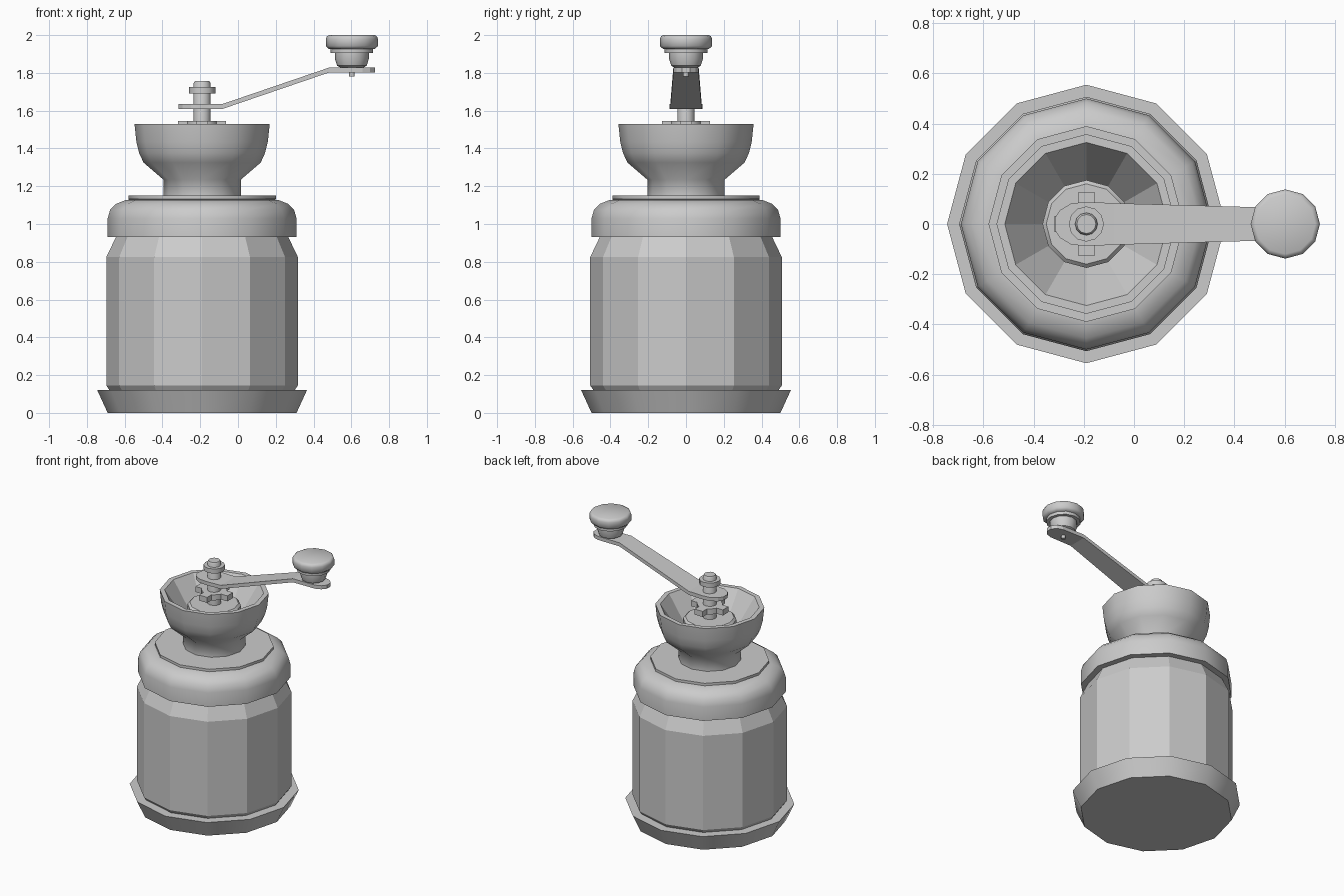
import bpy, bmesh
from math import cos, sin, pi, radians

if "Cube" in bpy.data.objects:
    bpy.data.objects.remove(bpy.data.objects["Cube"])

AXIS = -0.19      # grinder axis x
KNOB = 0.603      # crank knob axis x


def finish(name, bm, smooth=None):
    bmesh.ops.recalc_face_normals(bm, faces=bm.faces)
    me = bpy.data.meshes.new(name)
    bm.to_mesh(me)
    bm.free()
    ob = bpy.data.objects.new(name, me)
    bpy.context.collection.objects.link(ob)
    if smooth:
        bpy.ops.object.select_all(action='DESELECT')
        ob.select_set(True)
        bpy.context.view_layer.objects.active = ob
        bpy.ops.object.shade_smooth_by_angle(angle=radians(smooth))
    return ob


def lathe(name, profile, cx=AXIS, sides=12, smooth=None, caps=True):
    """Revolve (radius, z) points around a vertical axis."""
    bm = bmesh.new()
    rings = [[bm.verts.new((cx + r * cos(2 * pi * i / sides), r * sin(2 * pi * i / sides), z))
              for i in range(sides)] for r, z in profile]
    for a, b in zip(rings, rings[1:]):
        for i in range(sides):
            j = (i + 1) % sides
            bm.faces.new((a[i], a[j], b[j], b[i]))
    if caps:
        bm.faces.new(rings[0][::-1])
        bm.faces.new(rings[-1])
    return finish(name, bm, smooth)


# Container
lathe("base", [(.50, 0), (.555, .12), (.49, .12)], smooth=40)
lathe("jar_body", [(.49, .12), (.507, .145), (.507, .825), (.452, .94)])
lathe("lid", [(.45, .93), (.50, .93), (.50, 1.03), (.487, 1.075), (.455, 1.107), (.405, 1.127), (.375, 1.13)],
      smooth=40)
lathe("lid_plate", [(.375, 1.127), (.39, 1.132), (.39, 1.15)], smooth=40)

# Hopper: smooth outside, faceted bowl inside
lathe("hopper", [(.205, 1.15), (.205, 1.235), (.31, 1.325), (.333, 1.375), (.348, 1.435), (.358, 1.53), (.325, 1.53)],
      smooth=50, caps=False)
lathe("hopper_bowl", [(.325, 1.53), (.17, 1.30)], caps=False)
lathe("burr_hub", [(.175, 1.29), (.175, 1.435), (.16, 1.45)], smooth=40)

# Shaft with collar
lathe("shaft", [(.045, 1.44), (.045, 1.745), (.038, 1.757)], smooth=40)
lathe("shaft_collar", [(.07, 1.692), (.07, 1.725)], smooth=40)

# Adjuster: plus-shaped plate with four tabs
bm = bmesh.new()
w, l = .032, .127
plus = [(l, -w), (l, w), (w, w), (w, l), (-w, l), (-w, w),
        (-l, w), (-l, -w), (-w, -w), (-w, -l), (w, -l), (w, -w)]
face = bm.faces.new([bm.verts.new((AXIS + x, y, 1.505)) for x, y in plus])
top = bmesh.ops.extrude_face_region(bm, geom=[face])
bmesh.ops.translate(bm, vec=(0, 0, .04), verts=[v for v in top["geom"] if isinstance(v, bmesh.types.BMVert)])
finish("adjuster_cross", bm)
lathe("adjuster_ring", [(.085, 1.505), (.085, 1.545)], smooth=40)

# Crank arm: bent tapering strip with rounded ends (x, underside z, half width)
stations = [(-.315, 1.61, .025), (-.295, 1.61, .055), (-.25, 1.61, .082), (-.19, 1.61, .088), (-.08, 1.61, .083),
            (.485, 1.803, .067), (.66, 1.803, .065), (.70, 1.803, .05), (.725, 1.803, .02)]
bm = bmesh.new()
t = .026
secs = [[bm.verts.new(p) for p in ((x, -h, z), (x, h, z), (x, h, z + t), (x, -h, z + t))]
        for x, z, h in stations]
for a, b in zip(secs, secs[1:]):
    for i in range(4):
        j = (i + 1) % 4
        bm.faces.new((a[i], a[j], b[j], b[i]))
bm.faces.new(secs[0])
bm.faces.new(secs[-1])
finish("crank_arm", bm)

# Knob and its pin
lathe("knob_pin", [(.015, 1.782), (.015, 1.84)], KNOB, 8, 50)
lathe("knob_neck", [(.06, 1.828), (.078, 1.838), (.09, 1.875), (.09, 1.905)], KNOB, smooth=40)
lathe("knob_ring", [(.113, 1.905), (.113, 1.928)], KNOB, smooth=40)
lathe("knob_cap", [(.122, 1.927), (.138, 1.942), (.138, 1.98), (.133, 1.993), (.12, 2.0)], KNOB, smooth=48)
